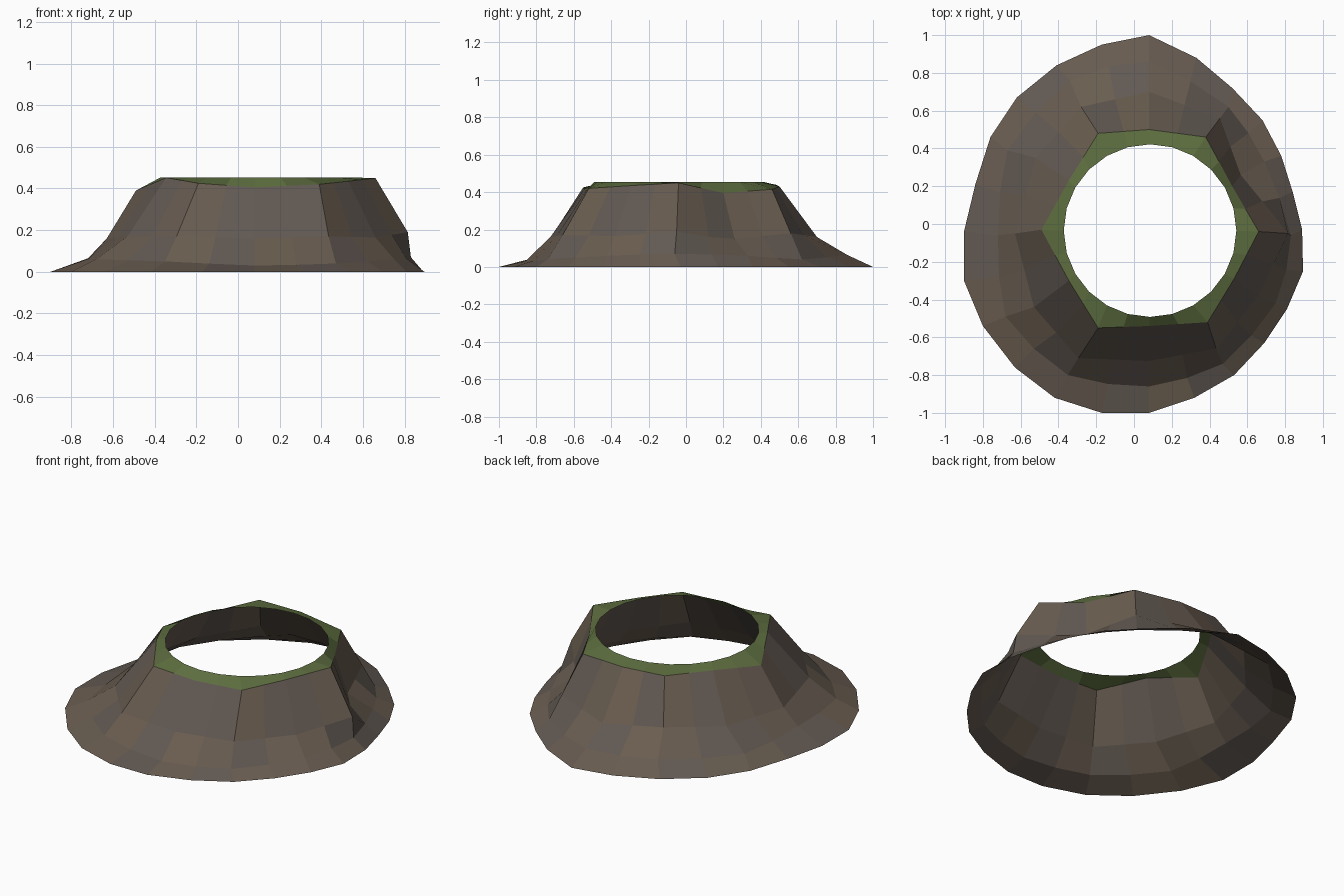
import bpy, bmesh, math, random
from mathutils import Vector

if "Cube" in bpy.data.objects:
    bpy.data.objects.remove(bpy.data.objects["Cube"])

random.seed(4)
N = 24  # columns, clockwise from the back (+y)


def material(name, rgb):
    m = bpy.data.materials.new(name)
    m.diffuse_color = (*rgb, 1)
    m.use_nodes = True
    m.node_tree.nodes["Principled BSDF"].inputs["Base Color"].default_value = m.diffuse_color
    return m


def fill_between(keys, bulge=0.0):
    """Twelve key points -> 24, adding a (rounded) midpoint in every gap."""
    p = [Vector(k) for k in keys]
    n, out = len(p), []
    for i in range(n):
        a, b, c, d = p[i - 1], p[i], p[(i + 1) % n], p[(i + 2) % n]
        out += [b, (b + c) * (0.5 + bulge) - (a + d) * bulge]
    return out


# Ground outline
base = [Vector((x, y, 0)) for x, y in [
    (.08, 1), (.33, .88), (.52, .72), (.68, .55), (.78, .36), (.84, .17),
    (.89, -.03), (.895, -.25), (.81, -.45), (.69, -.63), (.53, -.8), (.32, -.92),
    (.08, -1), (-.17, -1), (-.42, -.92), (-.63, -.76), (-.8, -.54), (-.9, -.3),
    (-.9, -.04), (-.84, .21), (-.76, .46), (-.62, .67), (-.41, .84), (-.17, .95)]]

# Foot of the slope, where the slab corners reach down into the skirt
low = fill_between([
    (.08, .86, .065), (.5, .62, .04), (.69, .33, .06), (.83, -.06, .07),
    (.75, -.42, .06), (.47, -.74, .04), (.08, -.86, .03), (-.35, -.8, .05),
    (-.68, -.49, .06), (-.72, -.06, .065), (-.67, .39, .055), (-.34, .76, .07)], .04)

# Bottom of the six flat slabs
mid = fill_between([
    (.08, .7, .16), (.455, .56, .18), (.565, .26, .15), (.815, -.05, .19),
    (.66, -.38, .165), (.435, -.66, .17), (.08, -.725, .16), (-.295, -.71, .17),
    (-.53, -.44, .17), (-.63, -.05, .16), (-.52, .35, .17), (-.28, .62, .2)])
mid[5] = Vector((.68, .12, .16))

# Six-sided edge of the moss, and the round opening
rim = fill_between([
    (.08, .5, .43), (.38, .46, .415), (.52, .2, .395), (.66, -.04, .45),
    (.53, -.29, .435), (.39, -.52, .42), (.08, -.54, .405), (-.19, -.55, .425),
    (-.345, -.3, .452), (-.49, -.03, .39), (-.345, .23, .42), (-.19, .48, .44)])
hole = [Vector((.085 + .457 * math.sin(a), -.035 + .457 * math.cos(a), .453))
        for a in (2 * math.pi * i / N for i in range(N))]

# Open faceted shell
rings = [base, low, mid, rim, hole]
bm = bmesh.new()
vs = [[bm.verts.new(p) for p in ring] for ring in rings]
for r in range(len(rings) - 1):
    for i in range(N):
        j = (i + 1) % N
        f = bm.faces.new((vs[r][i], vs[r + 1][i], vs[r + 1][j], vs[r][j]))
        f.normal_update()
        if f.normal.z < 0:
            f.normal_flip()
        f.material_index = 3 if r == 3 else random.randrange(3)
mesh = bpy.data.meshes.new("rock_ring")
bm.to_mesh(mesh)
bm.free()
for m in (material("rock_brown", (.135, .105, .08)),
          material("rock_grey", (.122, .1, .085)),
          material("rock_tan", (.145, .11, .08)),
          material("moss", (.11, .155, .05))):
    mesh.materials.append(m)
bpy.context.collection.objects.link(bpy.data.objects.new("rock_ring", mesh))
